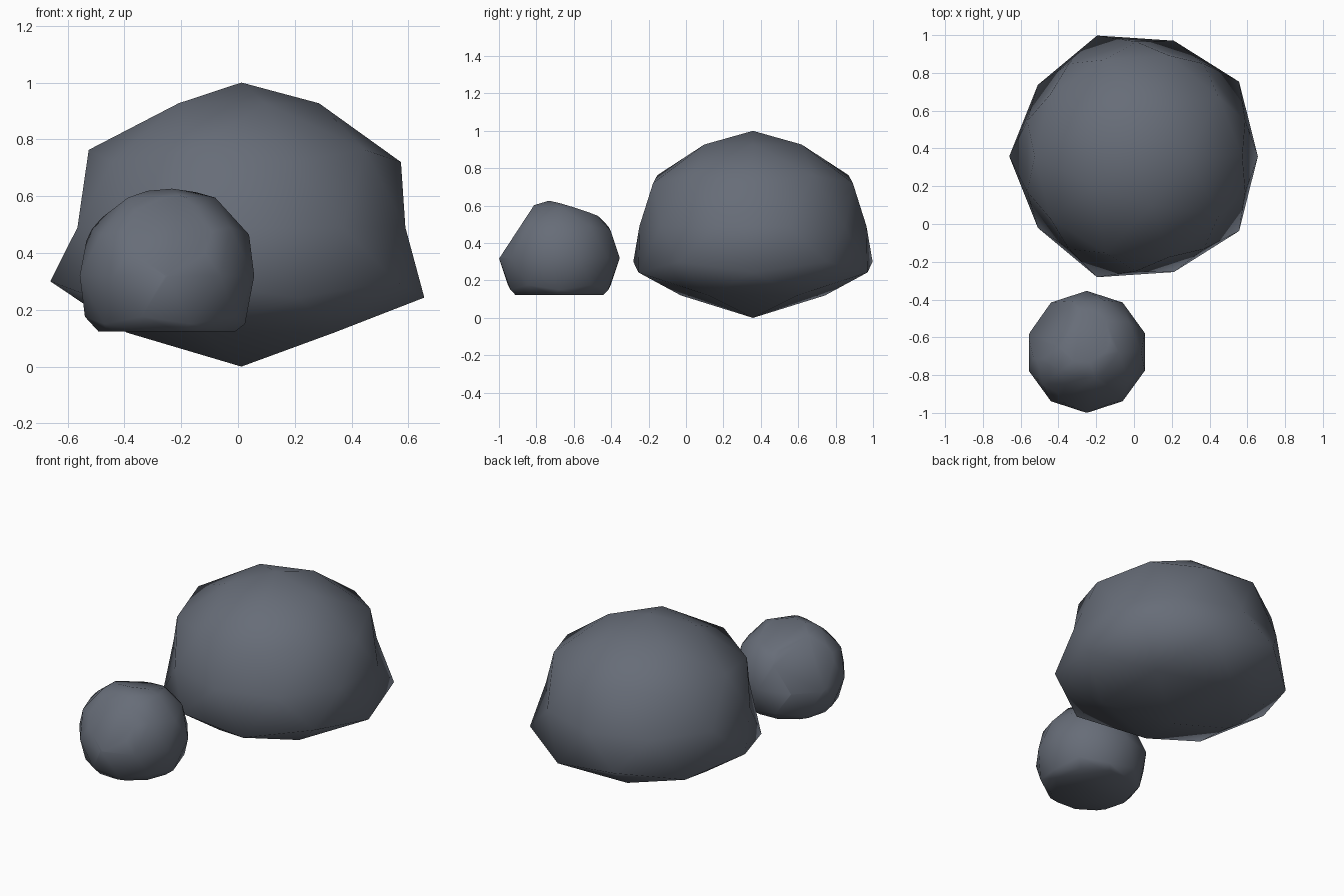
import bpy, bmesh
from mathutils import Vector

if "Cube" in bpy.data.objects:
    bpy.data.objects.remove(bpy.data.objects["Cube"])

slate = bpy.data.materials.new("slate_grey")
slate.diffuse_color = (0.135, 0.152, 0.187, 1)
slate.use_nodes = True
slate.node_tree.nodes["Principled BSDF"].inputs["Base Color"].default_value = slate.diffuse_color


def finish(bm, name):
    """Turn the bmesh into a smooth-shaded rock object."""
    bmesh.ops.recalc_face_normals(bm, faces=bm.faces)
    for f in bm.faces:
        f.smooth = True
    me = bpy.data.meshes.new(name)
    bm.to_mesh(me)
    bm.free()
    me.materials.append(slate)
    ob = bpy.data.objects.new(name, me)
    bpy.context.collection.objects.link(ob)
    return ob


def cut(bm, point, normal):
    """Slice off everything beyond a plane and cap the opening."""
    geom = bm.verts[:] + bm.edges[:] + bm.faces[:]
    res = bmesh.ops.bisect_plane(bm, geom=geom, dist=1e-5, plane_co=point,
                                 plane_no=normal, clear_outer=True)
    rim = [e for e in res["geom_cut"]
           if isinstance(e, bmesh.types.BMEdge) and e.is_boundary]
    bmesh.ops.holes_fill(bm, edges=rim, sides=0)


# Large boulder: coarse ball, each height ring gets (radius factor, height)
rings = {1.0: (0.5, 1.0), 0.851: (0.52, 0.927), 0.526: (0.632, 0.763),
         0.447: (0.628, 0.72), 0.0: (0.607, 0.49), -0.447: (0.752, 0.30),
         -0.526: (0.757, 0.243), -0.851: (0.77, 0.12), -1.0: (0.77, 0.0)}
bm = bmesh.new()
bmesh.ops.create_icosphere(bm, subdivisions=2, radius=1)
for v in bm.verts:
    key = min(rings, key=lambda h: abs(h - v.co.z))
    k, z = rings[key]
    v.co = Vector((0.012 + v.co.x * k, 0.358 + v.co.y * k, z))
finish(bm, "large_boulder")

# Small boulder: coarse ball with chipped planes and a flat base
centre = Vector((-0.25, -0.677, 0.32))
bm = bmesh.new()
bmesh.ops.create_icosphere(bm, subdivisions=2, radius=0.323)
bmesh.ops.translate(bm, verts=bm.verts, vec=centre)
chips = [((0, 0, -1), 0.197),            # flat base
         ((-0.064, 0.305, 0.95), 0.273),  # top, sloping back
         ((-0.72, 0.46, 0.52), 0.256),    # back left
         ((0, -0.836, 0.548), 0.268)]     # front slope
for n, d in chips:
    n = Vector(n).normalized()
    cut(bm, centre + n * d, n)
finish(bm, "small_boulder")
